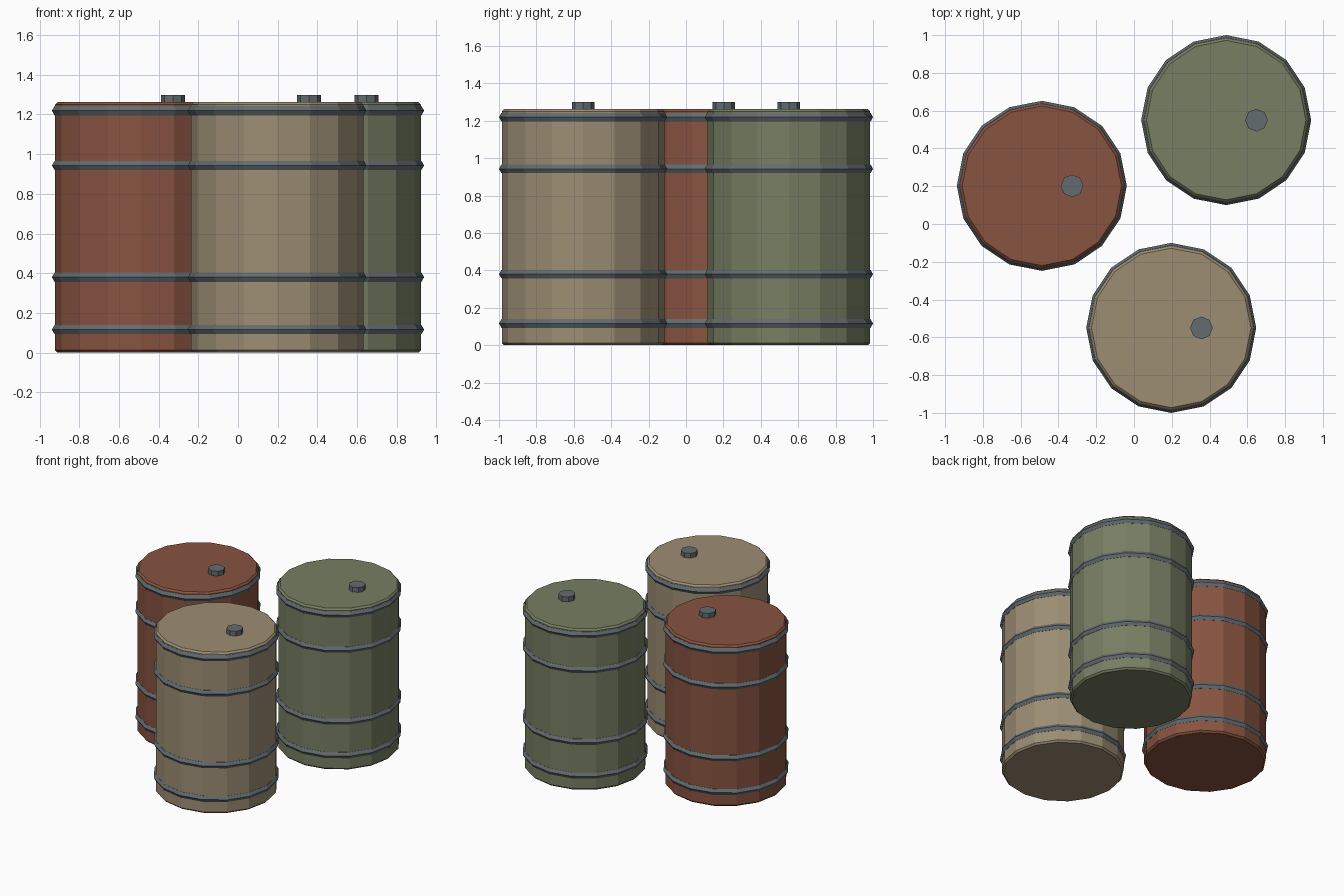
import bpy, bmesh, math
from mathutils import Matrix, Vector

if "Cube" in bpy.data.objects:
    bpy.data.objects.remove(bpy.data.objects["Cube"])

SIDES = 16


def material(name, rgb):
    m = bpy.data.materials.new(name)
    m.diffuse_color = (*rgb, 1.0)
    m.use_nodes = True
    m.node_tree.nodes["Principled BSDF"].inputs["Base Color"].default_value = m.diffuse_color
    return m


RUST = material("rust_red", (0.245, 0.087, 0.052))
OLIVE = material("olive_green", (0.185, 0.21, 0.125))
TAN = material("sand_tan", (0.335, 0.27, 0.175))
STEEL = material("dark_steel", (0.125, 0.15, 0.165))


def lathe(name, profile, sides, mat, loc, closed_loop=False):
    """Revolve (radius, z) points; cap the ends or close the section."""
    bm = bmesh.new()
    rings = [[bm.verts.new((r * math.cos(2 * math.pi * i / sides),
                            r * math.sin(2 * math.pi * i / sides), z))
              for i in range(sides)] for r, z in profile]
    pairs = list(zip(rings, rings[1:]))
    if closed_loop:
        pairs.append((rings[-1], rings[0]))
    else:
        bm.faces.new(rings[0][::-1])
        bm.faces.new(rings[-1])
    for a, b in pairs:
        for i in range(sides):
            j = (i + 1) % sides
            bm.faces.new((a[i], a[j], b[j], b[i]))
    bmesh.ops.recalc_face_normals(bm, faces=bm.faces)
    me = bpy.data.meshes.new(name)
    bm.to_mesh(me)
    bm.free()
    me.materials.append(mat)
    ob = bpy.data.objects.new(name, me)
    ob.location = loc
    bpy.context.collection.objects.link(ob)
    return ob


def barrel(tag, x, y, mat):
    # drum body with small chamfers at both rims
    r, h, c = 0.435, 1.262, 0.013
    lathe(tag + "_drum", [(r - c, 0), (r, c), (r, h - c), (r - c, h)],
          SIDES, mat, (x, y, 0))
    # four hoops with a hexagonal section
    for n, z in enumerate((0.116, 0.38, 0.943, 1.219)):
        section = [(0.423 + 0.027 * math.cos(k * math.pi / 3),
                    z + 0.027 * math.sin(k * math.pi / 3)) for k in range(6)]
        lathe(f"{tag}_hoop_{n + 1}", section, SIDES, STEEL, (x, y, 0), True)
    # filler cap
    lathe(tag + "_filler_cap", [(0.06, 1.25), (0.06, 1.299)], 8, STEEL,
          (x + 0.16, y, 0))


barrel("red_barrel", -0.488, 0.202, RUST)
barrel("green_barrel", 0.488, 0.55, OLIVE)
barrel("tan_barrel", 0.197, -0.55, TAN)
